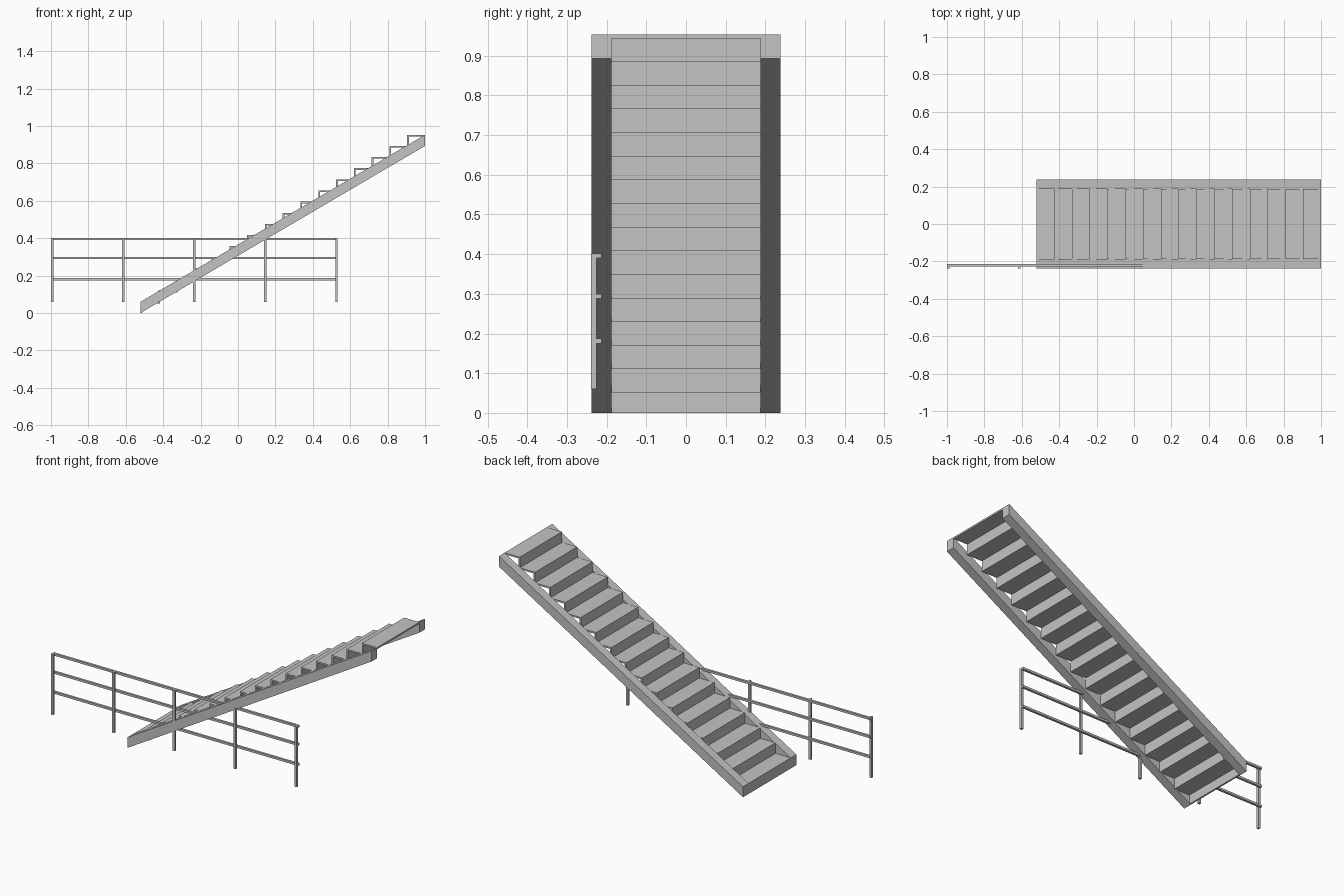
import bpy
import bmesh

if "Cube" in bpy.data.objects:
    bpy.data.objects.remove(bpy.data.objects["Cube"])

steel = bpy.data.materials.new("light grey steel")
steel.diffuse_color = (0.55, 0.55, 0.55, 1)
steel.use_nodes = True
steel.node_tree.nodes["Principled BSDF"].inputs["Base Color"].default_value = steel.diffuse_color


def finish(name, bm):
    bmesh.ops.recalc_face_normals(bm, faces=bm.faces)
    mesh = bpy.data.meshes.new(name)
    bm.to_mesh(mesh)
    bm.free()
    mesh.materials.append(steel)
    obj = bpy.data.objects.new(name, mesh)
    bpy.context.collection.objects.link(obj)
    return obj


def prism(name, profile, y0, y1):
    """Extrude an x-z outline from y0 to y1."""
    bm = bmesh.new()
    face = bm.faces.new([bm.verts.new((x, y0, z)) for x, z in profile])
    out = bmesh.ops.extrude_face_region(bm, geom=[face])["geom"]
    verts = [v for v in out if isinstance(v, bmesh.types.BMVert)]
    bmesh.ops.translate(bm, verts=verts, vec=(0, y1 - y0, 0))
    return finish(name, bm)


def box(name, x0, x1, y0, y1, z0, z1):
    return prism(name, [(x0, z0), (x1, z0), (x1, z1), (x0, z1)], y0, y1)


# Staircase dimensions
X0, X1, TOP = -0.522, 1.0, 0.953
STEPS = 16
RUN = (X1 - X0) / STEPS
RISE = TOP / STEPS
HALF, INNER, PLATE = 0.238, 0.188, 0.009

# Sloping side stringers
outline = [(X0, 0), (X1, TOP - RISE), (X1, TOP), (X0, RISE)]
prism("stringer_front", outline, -HALF, -INNER)
prism("stringer_back", outline, INNER, HALF)

# Steps: one folded plate each, riser plus tread
for i in range(STEPS):
    x, z = X0 + i * RUN, i * RISE
    low = max(0, z - PLATE)
    top = z + RISE
    prism(f"step_{i + 1}",
          [(x, low), (x + PLATE, low), (x + PLATE, top - PLATE),
           (x + RUN, top - PLATE), (x + RUN, top), (x, top)],
          -INNER, INNER)

# Guard rail posts
BAR = 0.013
for i in range(5):
    x = -1.0 + i * (1.533 - BAR) / 4
    box(f"rail_post_{i + 1}", x, x + BAR, -0.239, -0.226, 0.06, 0.402)

# Horizontal rails fixed to the inner side of the posts
for name, z in (("top", 0.402), ("middle", 0.300), ("lower", 0.187)):
    box(f"{name}_rail", -1.0, 0.533, -0.226, -0.213, z - 0.012, z)
